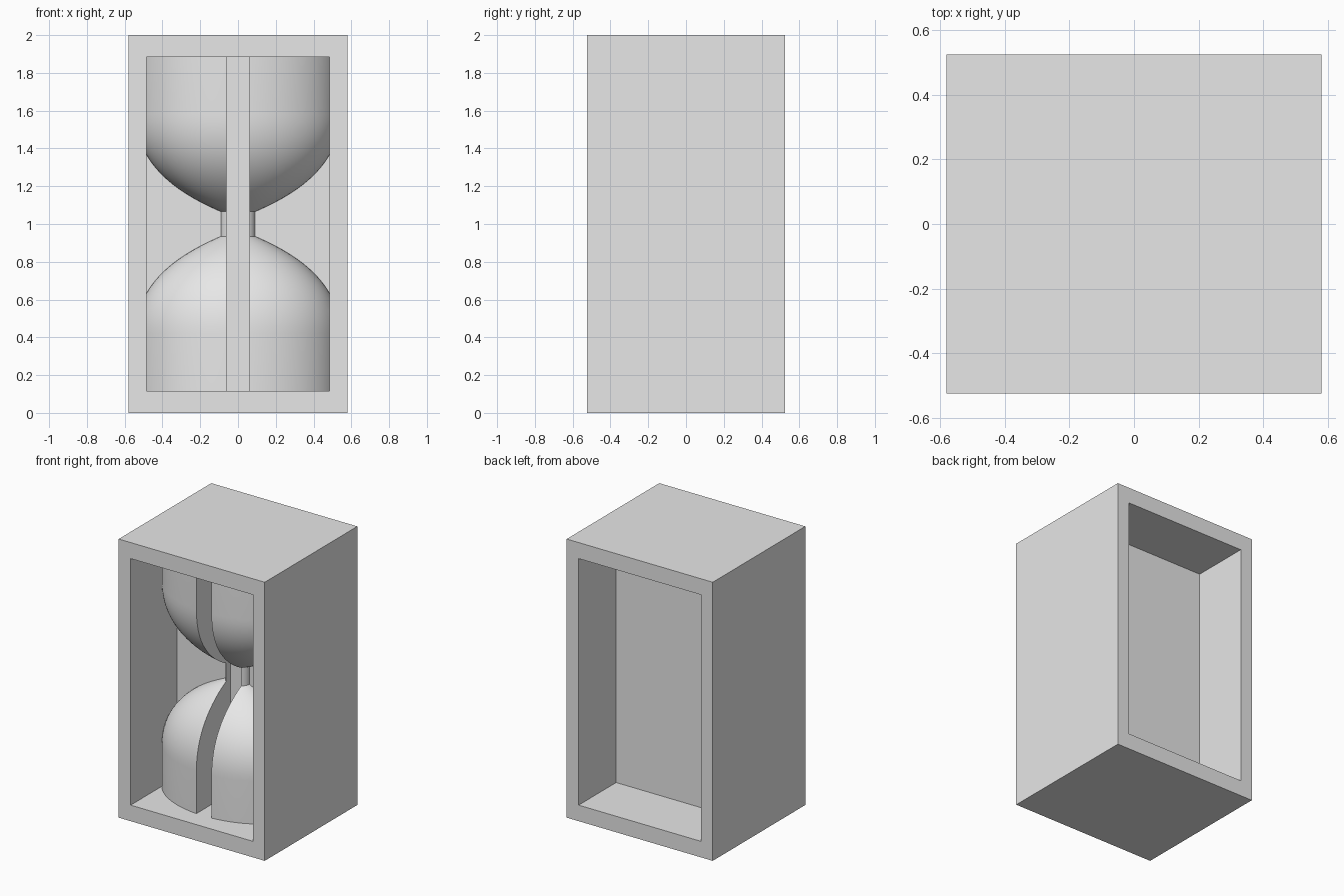
import bpy, bmesh, math
from mathutils import Vector
from mathutils.geometry import interpolate_bezier

if "Cube" in bpy.data.objects:
    bpy.data.objects.remove(bpy.data.objects["Cube"], do_unlink=True)

HALF = Vector((0.58, 0.525, 1.0))       # half size of the case
OPEN_X, OPEN_Z = 0.485, 0.885           # half size of both openings
SLOT = 0.06                             # half width of the slot
DEPTH_RATIO = 0.72                      # the bulbs are oval in plan

grey = bpy.data.materials.new("plain_grey")
grey.use_nodes = True
colour = (0.8, 0.8, 0.8, 1)
grey.diffuse_color = colour
grey.node_tree.nodes["Principled BSDF"].inputs["Base Color"].default_value = colour


def make_object(name, bm):
    bmesh.ops.recalc_face_normals(bm, faces=bm.faces)
    mesh = bpy.data.meshes.new(name)
    bm.to_mesh(mesh)
    bm.free()
    mesh.materials.append(grey)
    obj = bpy.data.objects.new(name, mesh)
    bpy.context.collection.objects.link(obj)
    return obj


def hollow(bm, side, floor_y):
    """Sink a rectangular recess into the front (-1) or back (+1) face."""
    face = next(f for f in bm.faces if f.normal.y * side > 0.9)
    bmesh.ops.inset_region(bm, faces=[face], thickness=0.1)
    for v in face.verts:
        v.co.x = math.copysign(OPEN_X, v.co.x)
        v.co.z = 1 + math.copysign(OPEN_Z, v.co.z - 1)
    inner = bmesh.ops.extrude_discrete_faces(bm, faces=[face])["faces"][0]
    for v in inner.verts:
        v.co.y = floor_y


# Case: a block hollowed from both sides, leaving a dividing panel
bm = bmesh.new()
bmesh.ops.create_cube(bm, size=2)
for v in bm.verts:
    v.co = Vector((v.co.x * HALF.x, v.co.y * HALF.y, (v.co.z + 1) * HALF.z))
bm.normal_update()
hollow(bm, -1, 0.0)
hollow(bm, 1, 0.1)
make_object("case", bm)

# Hourglass outline: straight wall, rounded shoulder, narrow neck
shoulder = interpolate_bezier(Vector((0.54, 0, 0.42)), Vector((0.54, 0, 0.72)),
                              Vector((0.26, 0, 0.86)), Vector((0.09, 0, 0.935)), 24)
lower = [Vector((0, 0, 1 - OPEN_Z)), Vector((0.54, 0, 1 - OPEN_Z))] + shoulder
outline = lower + [Vector((p.x, 0, 2 - p.z)) for p in reversed(lower)]


def hourglass_half(name, side):
    """One side of the hourglass, from the slot to the case wall."""
    bm = bmesh.new()
    verts = [bm.verts.new(p) for p in outline]
    edges = [bm.edges.new(pair) for pair in zip(verts, verts[1:])]
    bmesh.ops.spin(bm, geom=verts + edges, axis=(0, 0, 1), cent=(0, 0, 0),
                   angle=math.tau, steps=96)
    bmesh.ops.remove_doubles(bm, verts=bm.verts, dist=1e-4)
    for v in bm.verts:
        v.co.y *= DEPTH_RATIO
    # Trim at the panel, the slot and the case wall, closing each cut
    cuts = [((0, 0, 0), (0, 1, 0)),
            ((side * SLOT, 0, 0), (-side, 0, 0)),
            ((side * OPEN_X, 0, 0), (side, 0, 0))]
    for point, normal in cuts:
        geom = bm.verts[:] + bm.edges[:] + bm.faces[:]
        bmesh.ops.bisect_plane(bm, geom=geom, plane_co=point, plane_no=normal,
                               clear_outer=True)
        rim = [e for e in bm.edges if e.is_boundary]
        bmesh.ops.holes_fill(bm, edges=rim, sides=0)
    obj = make_object(name, bm)
    bpy.ops.object.select_all(action="DESELECT")
    obj.select_set(True)
    bpy.context.view_layer.objects.active = obj
    bpy.ops.object.shade_smooth_by_angle(angle=math.radians(20))


hourglass_half("hourglass_left", 1)
hourglass_half("hourglass_right", -1)
